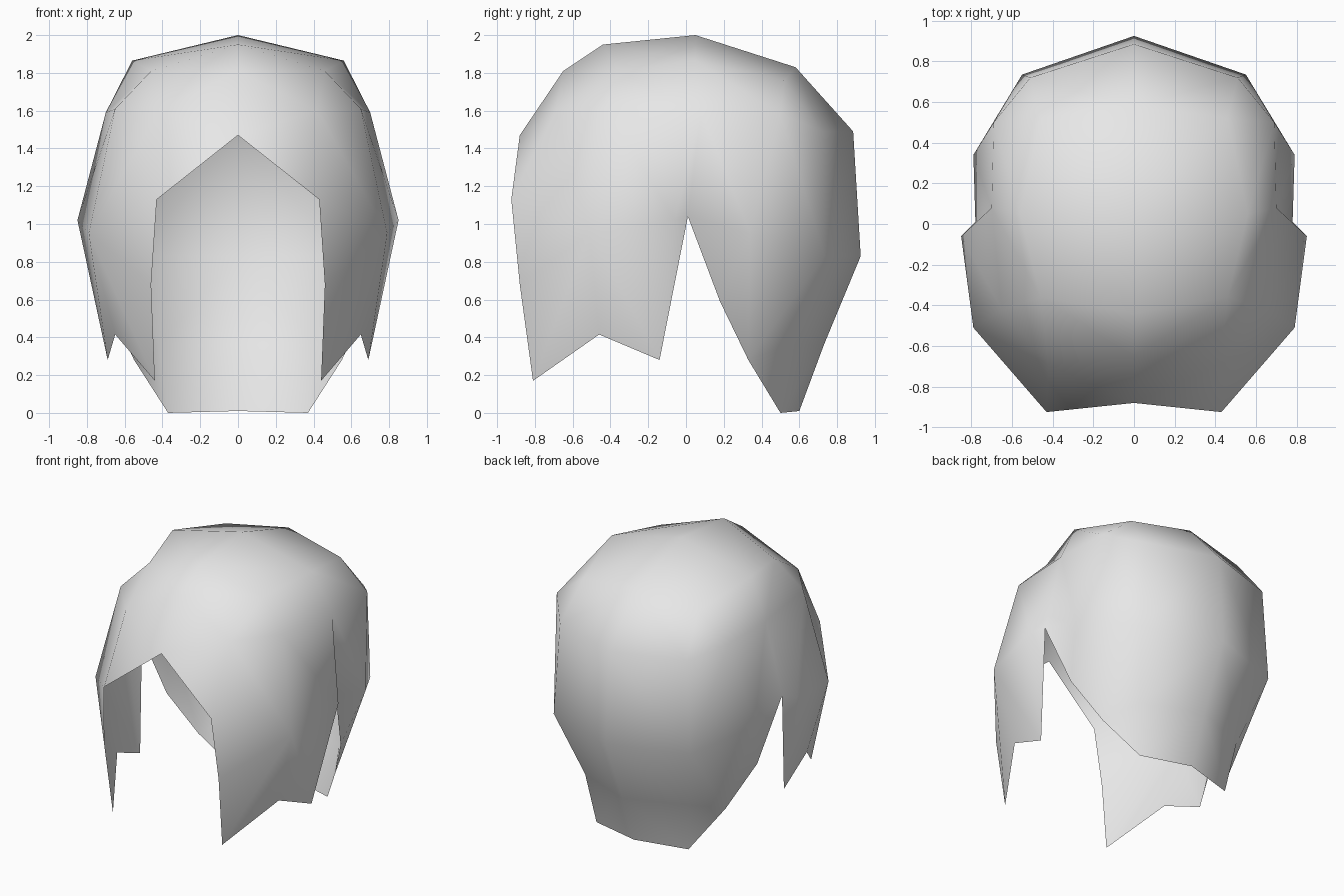
import bpy
import bmesh

if "Cube" in bpy.data.objects:
    bpy.data.objects.remove(bpy.data.objects["Cube"], do_unlink=True)

# One plain light grey
grey = bpy.data.materials.new("light_grey")
grey.use_nodes = True
colour = (0.8, 0.8, 0.8, 1.0)
grey.diffuse_color = colour
grey.node_tree.nodes["Principled BSDF"].inputs["Base Color"].default_value = colour

bm = bmesh.new()


def line(*points):
    """Make a polyline of vertices."""
    return [bm.verts.new(p) for p in points]


def bridge(a, b):
    """Fill between two polylines; repeated vertices give triangles."""
    for i in range(len(a) - 1):
        corners = list(dict.fromkeys((a[i], a[i + 1], b[i + 1], b[i])))
        if len(corners) > 2:
            bm.faces.new(corners)


# Centre line from the forehead over the crown to the nape
centre = line((0, -0.88, 1.47), (0, -0.65, 1.81), (0, -0.44, 1.95),
              (0, 0.05, 2.0), (0, 0.58, 1.83), (0, 0.885, 1.49),
              (0, 0.925, 0.83), (0, 0.73, 0.36), (0, 0.6, 0.01))

# Matching rib beside it
rib = line((0.43, -0.925, 1.13), (0.42, -0.69, 1.60), (0.46, -0.36, 1.81),
           (0.56, 0.05, 1.865), (0.46, 0.52, 1.76), (0.51, 0.72, 1.49),
           (0.55, 0.735, 0.83), (0.42, 0.56, 0.36), (0.37, 0.5, 0.0))
bridge(centre, rib)
f0, f1, f2, top, b1, b2, b3, b4, b5 = rib

# Temple ring
front_u, side_u, back_u = line((0.65, -0.42, 1.61), (0.70, 0.08, 1.59),
                               (0.69, 0.5, 1.58))
bridge([f1, f2, top, b1, b2], [front_u, front_u, side_u, back_u, back_u])

# Widest ring, folding in to the notch over the ear
front_m, side_m, notch, back_m = line((0.79, -0.51, 0.95), (0.85, -0.06, 1.02),
                                      (0.78, 0.01, 1.04), (0.79, 0.34, 0.95))
bridge([f1, front_u, side_u, side_u, back_u, b2],
       [f0, front_m, side_m, notch, back_m, b3])

# Front lock with a jagged hem
edge, tip, hem, ear_tip = line((0.46, -0.88, 0.68), (0.44, -0.81, 0.17),
                               (0.65, -0.46, 0.415), (0.69, -0.14, 0.28))
bridge([f0, front_m, front_m, front_m, side_m, notch],
       [edge, edge, tip, hem, ear_tip, ear_tip])

# Back hem sweeping from the notch down to the nape
hem_a, hem_b = line((0.70, 0.18, 0.59), (0.55, 0.33, 0.28))
bridge([notch, back_m, b3, b4, b5], [notch, hem_a, hem_b, hem_b, b5])

bmesh.ops.recalc_face_normals(bm, faces=bm.faces)
# Make the shell face outwards, judged by its crown
bm.normal_update()
if sum(f.normal.z for f in top.link_faces) < 0:
    bmesh.ops.reverse_faces(bm, faces=bm.faces)

mesh = bpy.data.meshes.new("hair_shell")
bm.to_mesh(mesh)
bm.free()
mesh.materials.append(grey)
mesh.shade_smooth()
hair = bpy.data.objects.new("hair_shell", mesh)
bpy.context.collection.objects.link(hair)

# Mirror onto the other side
mirror = hair.modifiers.new("mirror", 'MIRROR')
mirror.use_clip = True
mirror.merge_threshold = 0.001
